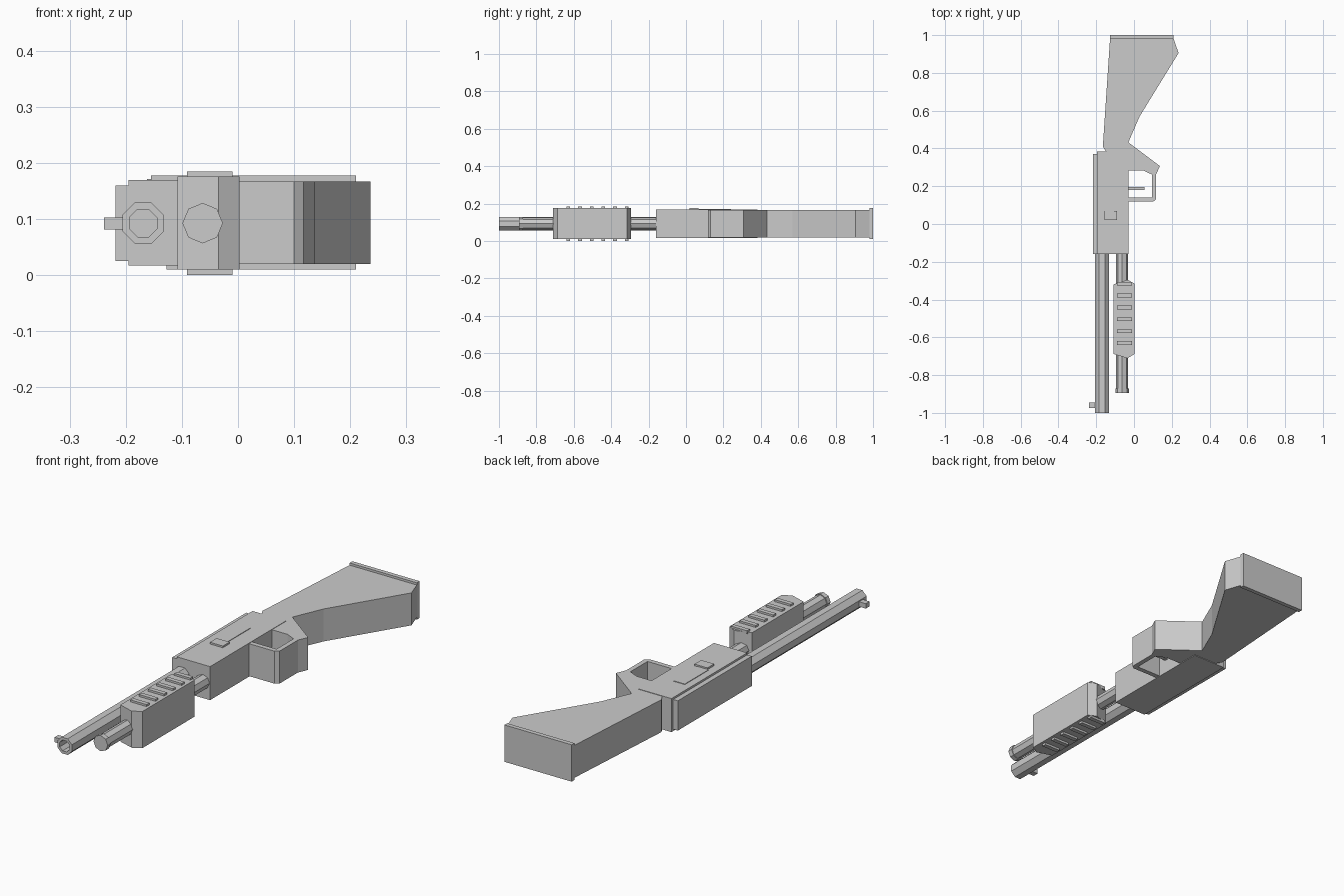
import bpy, bmesh, math
from mathutils import Matrix

if "Cube" in bpy.data.objects:
    bpy.data.objects.remove(bpy.data.objects["Cube"])

grey = bpy.data.materials.new("plain_grey")
grey.diffuse_color = (0.6, 0.6, 0.6, 1)
grey.use_nodes = True
grey.node_tree.nodes["Principled BSDF"].inputs["Base Color"].default_value = grey.diffuse_color
MID = 0.0925  # height of the centre plane


def finish(name, bm):
    bmesh.ops.recalc_face_normals(bm, faces=bm.faces[:])
    mesh = bpy.data.meshes.new(name)
    bm.to_mesh(mesh)
    bm.free()
    mesh.materials.append(grey)
    obj = bpy.data.objects.new(name, mesh)
    bpy.context.collection.objects.link(obj)
    return obj


def prism(name, outline, z0, z1):
    """Extrude a top-view outline from z0 to z1."""
    bm = bmesh.new()
    face = bm.faces.new([bm.verts.new((x, y, z0)) for x, y in outline])
    new = bmesh.ops.extrude_face_region(bm, geom=[face])["geom"]
    verts = [v for v in new if isinstance(v, bmesh.types.BMVert)]
    bmesh.ops.translate(bm, verts=verts, vec=(0, 0, z1 - z0))
    return finish(name, bm)


def box(name, x0, x1, y0, y1, z0, z1):
    return prism(name, [(x0, y0), (x1, y0), (x1, y1), (x0, y1)], z0, z1)


def tube(name, x, y0, y1, r, turn=0.0, bore=0.0, depth=0.0):
    """Eight-sided rod along y, optionally with a blind bore in its front end."""
    bm = bmesh.new()
    m = (Matrix.Translation((x, (y0 + y1) / 2, MID))
         @ Matrix.Rotation(math.pi / 2, 4, 'X') @ Matrix.Rotation(turn, 4, 'Z'))
    bmesh.ops.create_cone(bm, cap_ends=True, segments=8, radius1=r, radius2=r,
                          depth=y1 - y0, matrix=m)
    if bore:
        bm.faces.ensure_lookup_table()
        front = min(bm.faces, key=lambda f: f.calc_center_median().y)
        wall = (r - bore) * math.cos(math.pi / 8)
        bmesh.ops.inset_region(bm, faces=[front], thickness=wall)
        new = bmesh.ops.extrude_face_region(bm, geom=[front])["geom"]
        verts = [v for v in new if isinstance(v, bmesh.types.BMVert)]
        bmesh.ops.translate(bm, verts=verts, vec=(0, depth, 0))
        if front.is_valid:
            bmesh.ops.delete(bm, geom=[front], context='FACES_ONLY')
    return finish(name, bm)


# Stock, grip and trigger guard share one outline
prism("stock_and_guard", [
    (-0.127, 0.98), (0.21, 0.98), (0.236, 0.905), (0.03, 0.57), (-0.03, 0.432),
    (0.137, 0.307), (0.117, 0.262), (0.117, 0.13), (0.10, 0.118), (-0.05, 0.118),
    (-0.05, 0.14), (0.095, 0.14), (0.095, 0.262), (0.05, 0.283), (-0.05, 0.283),
    (-0.14, 0.37), (-0.165, 0.41)], 0.02, 0.167)
box("butt_plate", -0.127, 0.21, 0.98, 1.0, 0.01, 0.177)
box("trigger", -0.04, 0.055, 0.18, 0.197, 0.08, 0.105)

# Receiver with its rail and top details
box("receiver", -0.195, -0.028, -0.16, 0.383, 0.017, 0.169)
box("receiver_rail", -0.218, -0.19, -0.16, 0.37, 0.025, 0.16)
box("port_plate", -0.162, -0.105, 0.07, 0.24, 0.16, 0.1715)
box("bolt_button", -0.155, -0.09, 0.02, 0.068, 0.16, 0.177)

# Barrel, front sight and magazine tube
tube("barrel", -0.169, -1.0, -0.15, 0.0395, math.pi / 8, 0.0255, 0.12)
box("front_sight", -0.239, -0.204, -0.973, -0.946, 0.081, 0.103)
tube("magazine_tube", -0.063, -0.88, -0.15, 0.032)
tube("magazine_cap", -0.063, -0.894, -0.872, 0.036)

# Sliding handguard with ridges on both sides
prism("handguard", [
    (-0.108, -0.32), (-0.035, -0.295), (0.003, -0.315),
    (0.003, -0.688), (-0.035, -0.711), (-0.108, -0.688)], 0.01, 0.176)
for i in range(6):
    y = -0.63 + 0.0627 * i
    for side, z0, z1 in (("upper", 0.17, 0.185), ("lower", 0.0, 0.015)):
        box(f"{side}_ridge_{i + 1}", -0.091, -0.01, y - 0.01, y + 0.01, z0, z1)
